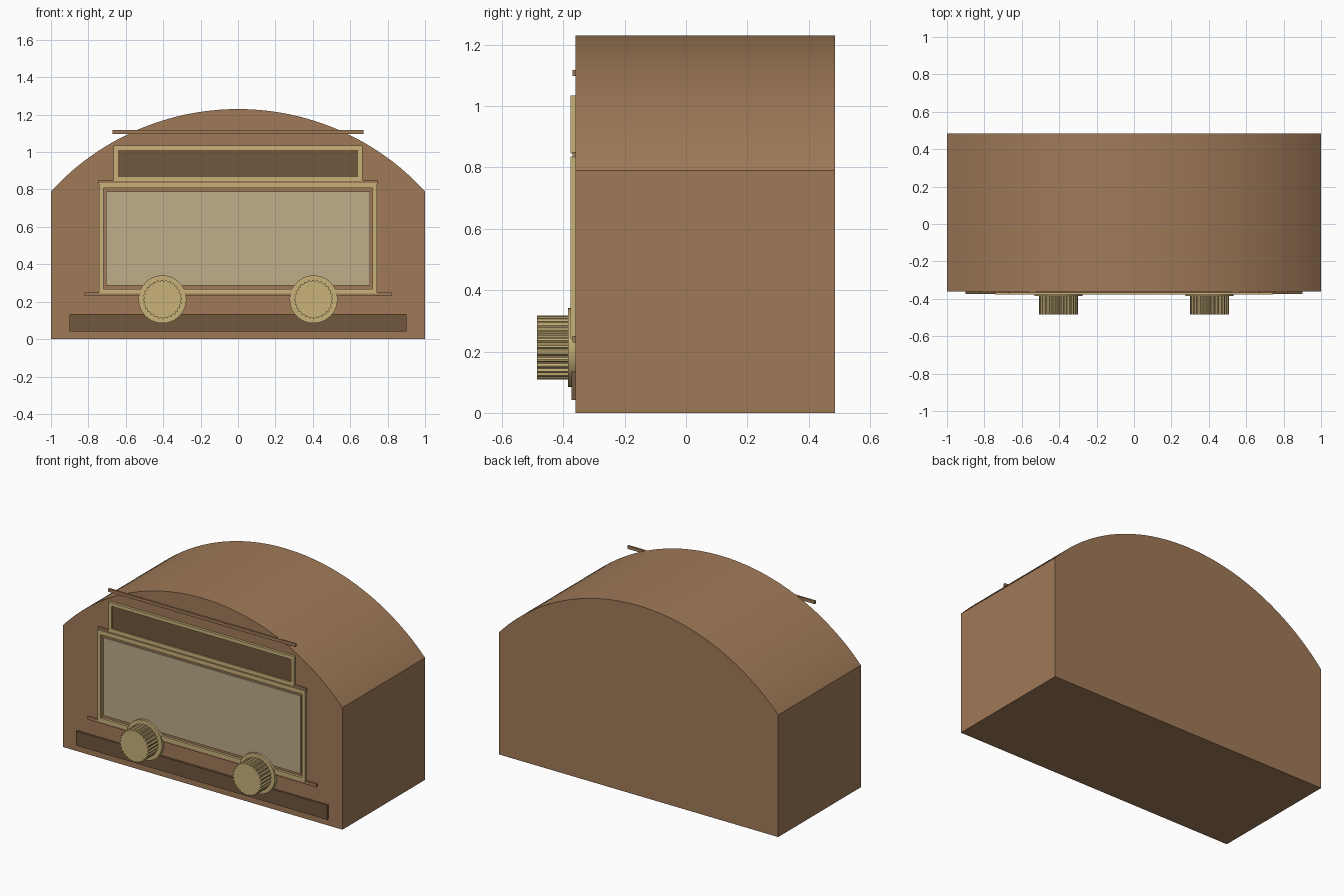
import bpy, bmesh, math

cube = bpy.data.objects.get("Cube")
if cube:
    bpy.data.objects.remove(cube, do_unlink=True)


def material(name, rgb):
    m = bpy.data.materials.new(name)
    m.use_nodes = True
    m.diffuse_color = (*rgb, 1)
    bsdf = m.node_tree.nodes["Principled BSDF"]
    bsdf.inputs["Base Color"].default_value = (*rgb, 1)
    bsdf.inputs["Roughness"].default_value = 0.6
    return m


WOOD = material("warm wood", (0.352, 0.195, 0.098))
DARK = material("dark wood", (0.165, 0.095, 0.047))
BRASS = material("brass", (0.58, 0.445, 0.195))
CREAM = material("cream dial", (0.509, 0.418, 0.254))

FRONT = -0.36   # front face of the cabinet
BACK = 0.485


def finish(name, bm, mat, smooth=False):
    bmesh.ops.recalc_face_normals(bm, faces=bm.faces[:])
    me = bpy.data.meshes.new(name)
    bm.to_mesh(me)
    bm.free()
    me.materials.append(mat)
    ob = bpy.data.objects.new(name, me)
    bpy.context.collection.objects.link(ob)
    if smooth:
        bpy.ops.object.select_all(action='DESELECT')
        ob.select_set(True)
        bpy.context.view_layer.objects.active = ob
        bpy.ops.object.shade_smooth_by_angle(angle=math.radians(30))
    return ob


def extrude(name, outline, y0, y1, mat, smooth=False):
    """Solid made by sweeping an x-z outline along y."""
    bm = bmesh.new()
    face = bm.faces.new([bm.verts.new((x, y0, z)) for x, z in outline])
    out = bmesh.ops.extrude_face_region(bm, geom=[face])
    moved = [v for v in out["geom"] if isinstance(v, bmesh.types.BMVert)]
    bmesh.ops.translate(bm, verts=moved, vec=(0, y1 - y0, 0))
    return finish(name, bm, mat, smooth)


def rect(w, z0, z1):
    return [(-w, z0), (w, z0), (w, z1), (-w, z1)]


def frame(name, outer, inner, y0, y1, mat):
    """Rectangular ring with a hole, y0 in front and y1 behind."""
    bm = bmesh.new()
    loops = [[bm.verts.new((x, y, z)) for x, z in pts]
             for pts, y in ((outer, y0), (inner, y0), (inner, y1), (outer, y1))]
    for k in range(4):
        a, b = loops[k], loops[(k + 1) % 4]
        for i in range(4):
            j = (i + 1) % 4
            bm.faces.new((a[i], a[j], b[j], b[i]))
    return finish(name, bm, mat)


def circle(cx, cz, radius, n):
    return [(cx + radius(i) * math.cos(2 * math.pi * i / n),
             cz + radius(i) * math.sin(2 * math.pi * i / n)) for i in range(n)]


# Cabinet with an arched top
SHOULDER, TOP = 0.79, 1.23
rise = TOP - SHOULDER
R = (1 + rise * rise) / (2 * rise)
half = math.asin(1 / R)
N = 48
arch = [(R * math.sin(half - 2 * half * i / N),
         TOP - R + R * math.cos(half - 2 * half * i / N)) for i in range(N + 1)]
extrude("cabinet", [(-1, 0), (1, 0)] + arch, FRONT, BACK, WOOD, True)

# Thin horizontal mouldings across the front
for name, w, z in (("upper_moulding", 0.67, 1.107),
                   ("middle_moulding", 0.745, 0.84),
                   ("lower_moulding", 0.82, 0.24)):
    extrude(name, rect(w, z - 0.01, z + 0.01), FRONT - 0.01, FRONT + 0.002, WOOD)

# Dark base strip
extrude("base_strip", rect(0.9, 0.042, 0.135), FRONT - 0.013, FRONT + 0.002, DARK)

# Upper window: brass frame with a dark panel
frame("upper_frame", rect(0.665, 0.845, 1.035), rect(0.642, 0.866, 1.012),
      FRONT - 0.016, FRONT + 0.002, BRASS)
extrude("upper_panel", rect(0.645, 0.863, 1.015), FRONT - 0.008, FRONT + 0.002, DARK)

# Main dial: brass frame, wooden gap and cream panel
frame("dial_frame", rect(0.743, 0.243, 0.835), rect(0.72, 0.268, 0.808),
      FRONT - 0.016, FRONT + 0.002, BRASS)
extrude("dial_panel", rect(0.705, 0.286, 0.79), FRONT - 0.009, FRONT + 0.002, CREAM)

# Two fluted knobs on round flanges
for side, cx in (("right", -0.404), ("left", 0.404)):
    extrude(side + "_knob_flange", circle(cx, 0.213, lambda i: 0.128, 48),
            FRONT - 0.024, FRONT + 0.002, BRASS, True)
    extrude(side + "_knob", circle(cx, 0.213, lambda i: 0.104 if i % 4 < 2 else 0.097, 112),
            -0.485, FRONT - 0.02, BRASS)
